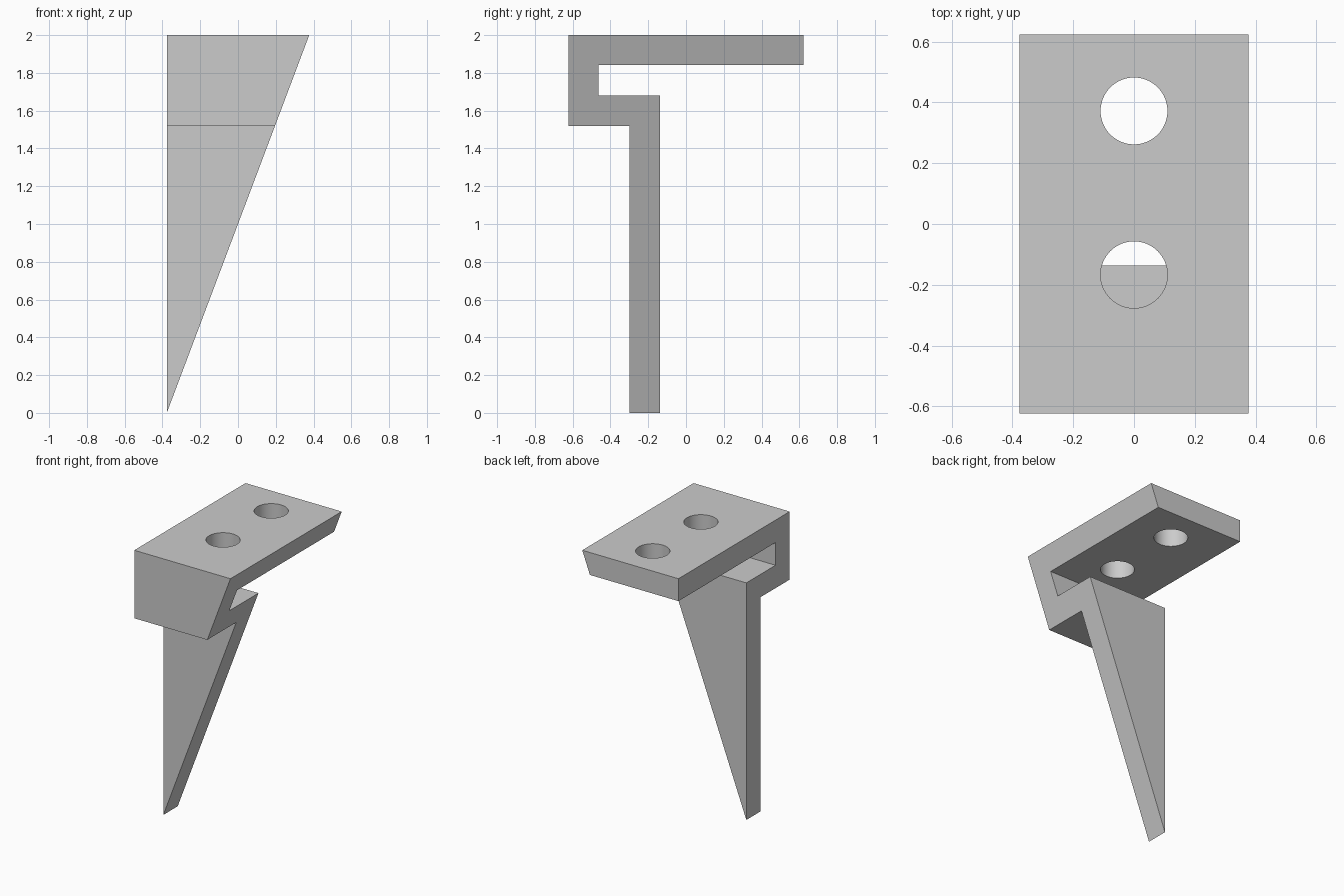
import bpy
import bmesh
import math

cube = bpy.data.objects.get("Cube")
if cube:
    bpy.data.objects.remove(cube, do_unlink=True)

HALF_W, HEIGHT = 0.377, 2.0
HOLE_R, HOLE_YS = 0.11, (0.372, -0.167)

grey = bpy.data.materials.new("plain grey")
grey.use_nodes = True
colour = (0.6, 0.6, 0.6, 1)
grey.diffuse_color = colour
grey.node_tree.nodes["Principled BSDF"].inputs["Base Color"].default_value = colour


def make_object(name, bm):
    bmesh.ops.recalc_face_normals(bm, faces=bm.faces)
    mesh = bpy.data.meshes.new(name)
    bm.to_mesh(mesh)
    bm.free()
    mesh.materials.append(grey)
    obj = bpy.data.objects.new(name, mesh)
    bpy.context.collection.objects.link(obj)
    return obj


# Folded bracket: side profile (y, z), upright on one side, sloped on the other
profile = [(-0.298, 0), (-0.137, 0), (-0.137, 1.68), (-0.464, 1.68),
           (-0.464, 1.841), (0.623, 1.841), (0.623, HEIGHT),
           (-0.623, HEIGHT), (-0.623, 1.518), (-0.298, 1.518)]
bm = bmesh.new()
straight = [bm.verts.new((-HALF_W, y, z)) for y, z in profile]
sloped = [bm.verts.new((HALF_W * (2 * z / HEIGHT - 1), y, z)) for y, z in profile]
bm.faces.new(straight)
bm.faces.new(sloped)
for i in range(len(profile)):
    j = (i + 1) % len(profile)
    if profile[i][1] + profile[j][1] > 0:  # the foot ends in a sharp edge
        bm.faces.new((straight[i], straight[j], sloped[j], sloped[i]))
bmesh.ops.remove_doubles(bm, verts=bm.verts, dist=0.0001)
bracket = make_object("bracket", bm)

# Round holes through the top plate only
for y in HOLE_YS:
    bm = bmesh.new()
    bmesh.ops.create_cone(bm, cap_ends=True, segments=64, radius1=HOLE_R,
                          radius2=HOLE_R, depth=0.3)
    bmesh.ops.translate(bm, verts=bm.verts, vec=(0, y, 1.92))
    cutter = make_object("hole_cutter", bm)
    cutter.hide_render = True
    cut = bracket.modifiers.new("hole", "BOOLEAN")
    cut.operation = "DIFFERENCE"
    cut.solver = "EXACT"
    cut.object = cutter
    bpy.context.view_layer.objects.active = bracket
    bpy.ops.object.modifier_apply(modifier=cut.name)
    bpy.data.objects.remove(cutter, do_unlink=True)

# Smooth hole walls, crisp bracket edges
bpy.ops.object.select_all(action="DESELECT")
bracket.select_set(True)
bpy.ops.object.shade_smooth_by_angle(angle=math.radians(30))
